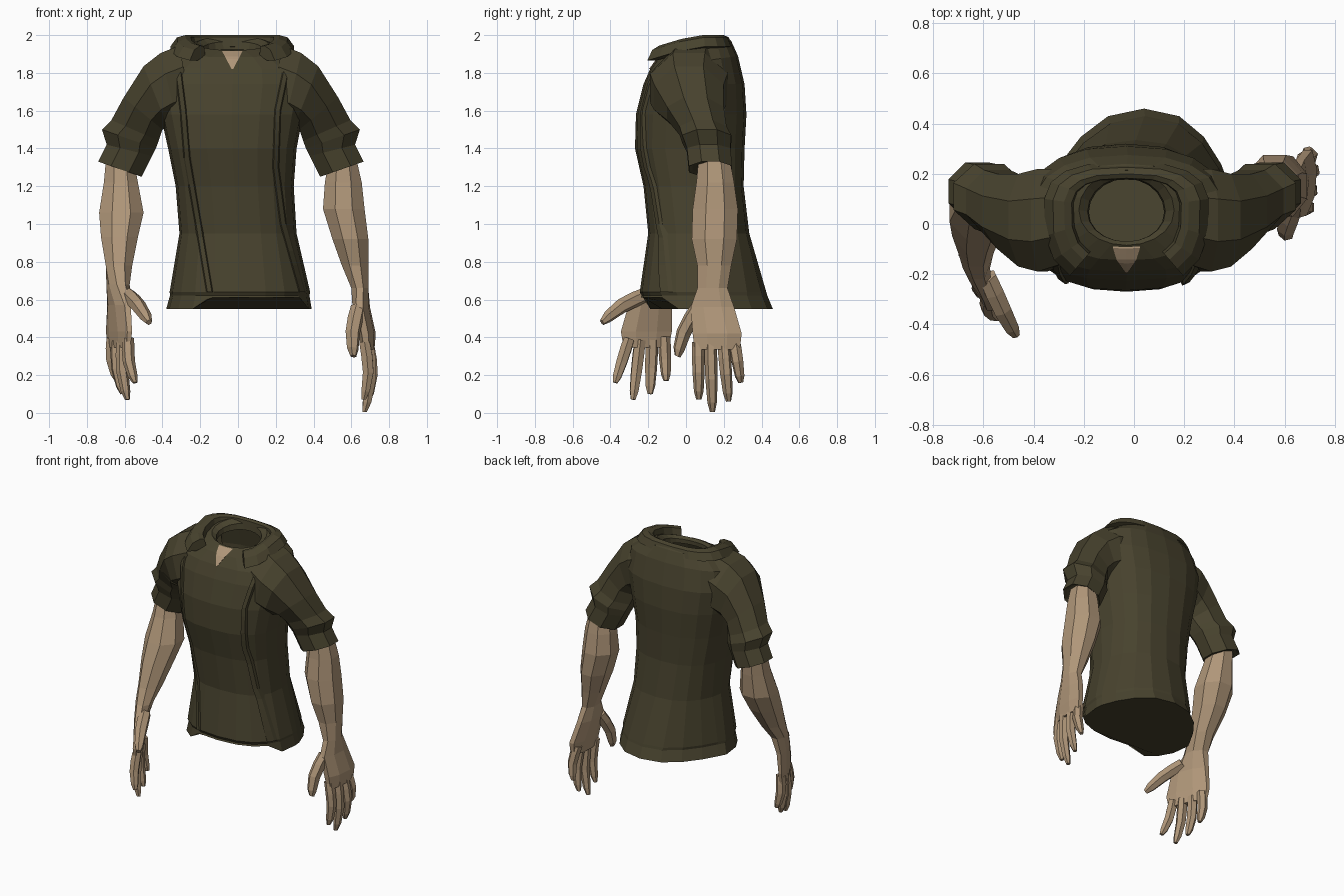
import bpy, bmesh, math
from mathutils import Vector
from mathutils.bvhtree import BVHTree

if "Cube" in bpy.data.objects:
    bpy.data.objects.remove(bpy.data.objects["Cube"])


def material(name, colour):
    m = bpy.data.materials.new(name)
    m.diffuse_color = (*colour, 1)
    m.use_nodes = True
    m.node_tree.nodes["Principled BSDF"].inputs["Base Color"].default_value = m.diffuse_color
    return m


CLOTH = material("olive cloth", (0.064, 0.055, 0.027))
SKIN = material("tan skin", (0.43, 0.305, 0.19))


def power(v, e):
    return math.copysign(abs(v) ** e, v)


def loft(name, rings, mat, caps=(True, True)):
    """Skin closed rings of points, capping the chosen ends; returns a surface lookup."""
    bm = bmesh.new()
    loops = [[bm.verts.new(p) for p in r] for r in rings]
    n = len(loops[0])
    for a, b in zip(loops, loops[1:]):
        for i in range(n):
            j = (i + 1) % n
            bm.faces.new((a[i], a[j], b[j], b[i]))
    if caps[0]:
        bm.faces.new(loops[0][::-1])
    if caps[1]:
        bm.faces.new(loops[-1])
    bmesh.ops.recalc_face_normals(bm, faces=bm.faces)
    mesh = bpy.data.meshes.new(name)
    bm.to_mesh(mesh)
    tree = BVHTree.FromBMesh(bm)
    bm.free()
    mesh.materials.append(mat)
    bpy.context.collection.objects.link(bpy.data.objects.new(name, mesh))
    return tree


def angles(n):
    return [2 * math.pi * (i + 0.5) / n for i in range(n)]


# Shirt body: z, left, right, front, back, forward tilt, back and side roundness
def body_ring(z, x0, x1, y0, y1, tilt=0, back=0.85, side=0.8):
    cx, cy = (x0 + x1) / 2, y0 + (y1 - y0) * 0.47
    pts = []
    for i in range(20):
        t = 2 * math.pi * i / 20
        c, s = math.cos(t), math.sin(t)
        x = cx + (x1 - x0) / 2 * power(c, side) + .05 * max(0, back - 1) * max(0, s)
        y = cy + ((y1 - cy) * s ** back if s > 0 else (cy - y0) * power(s, side - .05))
        zz = z + tilt * (y - (y0 + y1) / 2)
        # the front hem is cut higher between two corner flaps
        if z < .6 and s < -.3 and -.2 < x < .34:
            zz = .61
        pts.append((x, y, zz))
    return pts


shirt = loft("shirt_body", [body_ring(*r) for r in (
    (0.55, -.38, .39, -.24, .46, 0, 1.7, .85),
    (0.622, -.36, .378, -.235, .43, 0, 1.7, .85),
    (0.64, -.362, .382, -.245, .425, 0, 1.6, .85),
    (0.95, -.31, .31, -.20, .335, 0, 1.15),
    (1.20, -.33, .295, -.225, .305),
    (1.40, -.37, .31, -.27, .31),
    (1.58, -.41, .345, -.265, .32),
    (1.74, -.44, .38, -.225, .31),
    (1.855, -.41, .36, -.19, .275, .15),
    (1.925, -.31, .25, -.145, .24, .22),
    (1.957, -.22, .16, -.085, .215, .25, 1, 1),
    (1.935, -.185, .125, -.07, .185, .25, 1, 1),
    (1.90, -.18, .12, -.07, .18, .2, 1, 1))], CLOTH, (True, False))


def front_y(x, z):
    hit = shirt.ray_cast(Vector((x, -2, z)), Vector((0, 1, 0)))[0]
    return hit.y if hit and hit.y < 0 else -0.08


# Raised seams down the front
def seam(name, path):
    spots = [(xa + (xb - xa) * k / 5, za + (zb - za) * k / 5)
             for (xa, za), (xb, zb) in zip(path, path[1:]) for k in range(5)]
    loft(name, [[(x + dx, front_y(x + dx, z) + dy, z)
                 for dx, dy in ((-.012, -.014), (-.02, .006), (.02, .006), (.012, -.014))]
                for x, z in spots + [path[-1]]], CLOTH)


seam("left_seam", ((-.32, 1.84), (-.29, 1.6), (-.27, 1.35), (-.21, 1.0), (-.15, .64)))
seam("right_seam", ((.26, 1.84), (.21, 1.6), (.20, 1.3), (.24, 1.0), (.34, .64)))

# Skin showing in the neck notch: thin wedge following the cloth, row by row
rows = []
for k in range(8):
    z = 1.82 + .095 * k / 7
    half = .004 + .05 * k / 7
    xs = [-.03 + half * f for f in (-1, -.5, 0, .5, 1)]
    rows.append([(x, front_y(x, z) - .006, z) for x in xs]
                + [(x, front_y(x, z) + .003, z) for x in xs[::-1]])
loft("neck_skin", rows, SKIN)


# Folded collar, open at the front: radial profile swept round the neck
collar = []
for k in range(15):
    t = math.radians(-54 + 288 * k / 14)
    c, s = math.cos(t), math.sin(t)
    ring = []
    for r, dz in ((.21, -.06), (.22, -.01), (.25, 0), (.295, -.012), (.33, -.06), (.27, -.075)):
        x = -.03 + r * power(c, 0.72)
        y = .055 + r * power(s, 0.72) * (0.58 if s > 0 else 0.92)
        ring.append((x, y, min(2.0, 1.987 + .3 * y) + dz))
    collar.append(ring)
loft("collar", collar, CLOTH)


# Limb ring from inner and outer points, depth centre, half depth and twist
def limb_ring(xi, zi, xo, zo, yc, ry, twist=0, n=8):
    pts = []
    for t in angles(n):
        f, dy = math.cos(t) / math.cos(math.pi / n), ry * math.sin(t) * 1.08
        pts.append(((xi + xo) / 2 + (xo - xi) / 2 * f + twist * dy, yc + dy,
                    (zi + zo) / 2 + (zo - zi) / 2 * f))
    return pts


# Sleeves with rolled cuffs
SLEEVE = ((-.24, 1.56, -.31, 1.945, .03, .19), (-.32, 1.53, -.41, 1.905, .015, .205),
          (-.37, 1.51, -.50, 1.835, .015, .185),
          (-.40, 1.50, -.605, 1.67, .05, .15), (-.42, 1.44, -.67, 1.55, .09, .125),
          (-.435, 1.40, -.72, 1.50, .11, .13), (-.455, 1.36, -.695, 1.42, .12, .115),
          (-.51, 1.25, -.74, 1.33, .13, .115), (-.54, 1.265, -.715, 1.335, .13, .095))
for name, m, off in (("left_sleeve", 1, 0), ("right_sleeve", -1, -.075)):
    loft(name, [limb_ring(m * a + off, za, m * b + off, zb, y, ry)
                for a, za, b, zb, y, ry in SLEEVE], CLOTH, (False, True))

# Bare forearms running into the palms: inner x, outer x, z, depth centre, half depth, twist
ARMS = {
    "left": ((-.55, -.70, 1.33, .12, .085, 0), (-.53, -.71, 1.22, .10, .10, 0),
             (-.50, -.735, 1.06, .06, .125, 0), (-.53, -.725, .93, .0, .115, 0),
             (-.56, -.70, .78, -.08, .09, 0), (-.58, -.69, .68, -.14, .08, -.2),
             (-.59, -.67, .57, -.19, .115, -.4), (-.60, -.66, .43, -.21, .135, -.42),
             (-.605, -.655, .345, -.21, .12, -.42)),
    "right": ((.48, .63, 1.33, .15, .085, 0), (.46, .655, 1.22, .155, .10, 0),
              (.45, .67, 1.08, .155, .12, 0), (.50, .69, .92, .15, .12, 0),
              (.55, .69, .78, .15, .09, 0), (.60, .69, .66, .14, .08, 0),
              (.61, .695, .56, .14, .115, .08), (.64, .725, .42, .165, .13, .08),
              (.655, .72, .335, .165, .12, .05)),
}
for side, rows in ARMS.items():
    loft(side + "_forearm", [limb_ring(xi, z, xo, z, y, ry, tw)
                             for xi, xo, z, y, ry, tw in rows], SKIN, (False, True))


# Fingers: tapered tubes from knuckle to tip with a bent middle joint
def finger(name, a, b, bend, r):
    a, b, bend = Vector(a), Vector(b), Vector(bend)
    turn = (b - a).to_track_quat('Z', 'Y')
    rings = []
    for f, w, k in ((-.05, .95, 0), (.2, 1, .6), (.5, .95, 1), (.85, .75, .45), (1, .4, 0)):
        centre = a.lerp(b, f) + bend * k
        rings.append([centre + turn @ Vector((r * w * math.cos(t), r * w * math.sin(t), 0))
                      for t in angles(6)])
    loft(name, rings, SKIN)


HANDS = {
    "left": (-.015, (("index", (-.58, -.305, .38), (-.545, -.375, .16)),
                     ("middle", (-.61, -.245, .37), (-.585, -.28, .07)),
                     ("ring", (-.64, -.18, .37), (-.61, -.19, .10)),
                     ("little", (-.665, -.115, .39), (-.64, -.105, .17)))),
    "right": (.022, (("index", (.67, .065, .36), (.665, .068, .07)),
                     ("middle", (.69, .13, .35), (.67, .14, .005)),
                     ("ring", (.69, .20, .35), (.685, .225, .06)),
                     ("little", (.675, .255, .38), (.685, .29, .16)))),
}
for side, (bend, fingers) in HANDS.items():
    for part, a, b in fingers:
        finger(side + "_" + part + "_finger", a, b, (bend, 0, 0), .034)
finger("left_thumb", (-.58, -.22, .62), (-.47, -.445, .48), (0, -.01, .015), .042)
finger("right_thumb", (.635, .06, .55), (.61, -.045, .30), (-.015, -.02, 0), .042)
